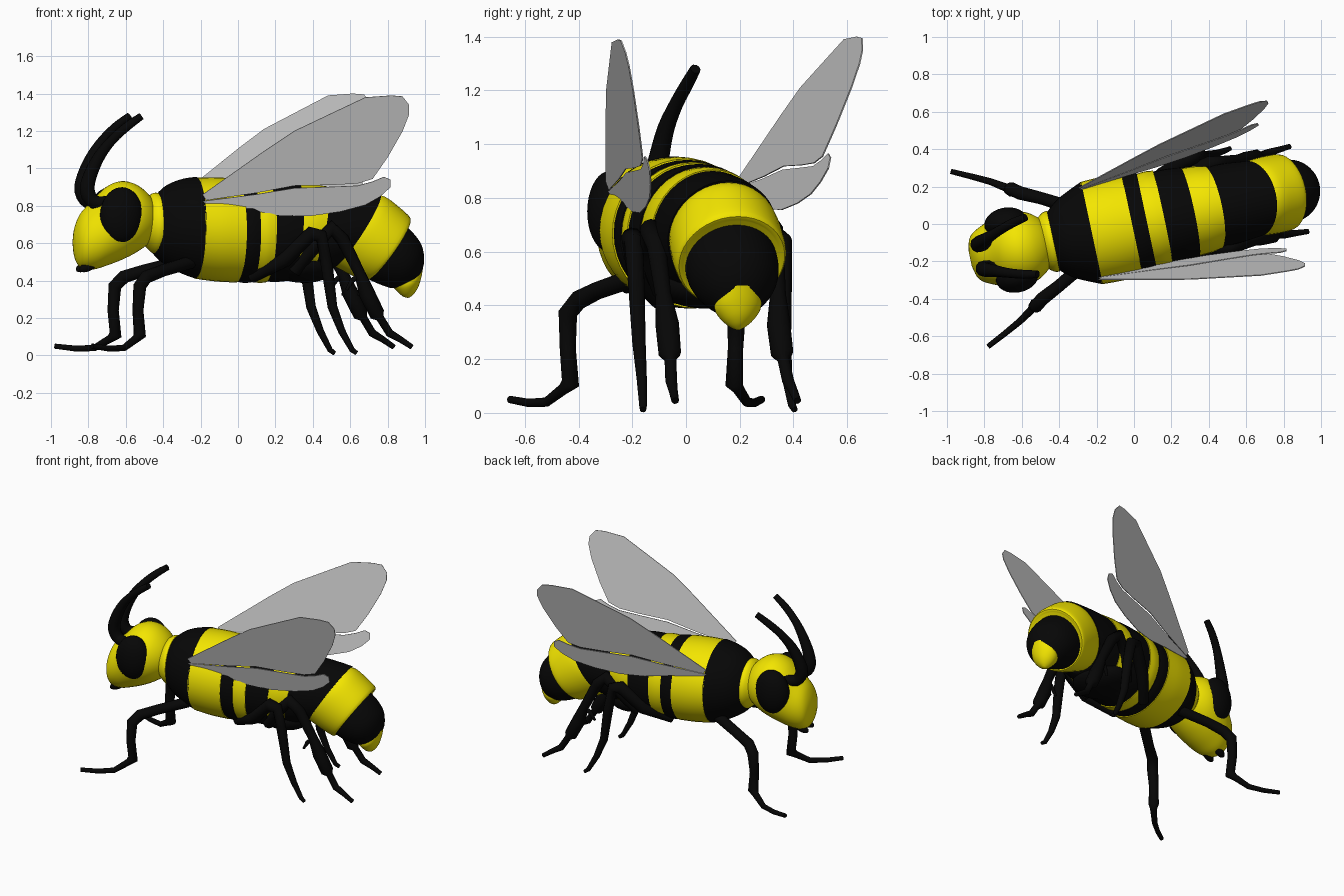
import bpy, bmesh, math
from mathutils import Vector, Matrix

if "Cube" in bpy.data.objects:
    bpy.data.objects.remove(bpy.data.objects["Cube"])

YAW = Matrix.Rotation(math.radians(12), 4, 'Z')   # body heading
INV = YAW.inverted()


def material(name, rgb):
    m = bpy.data.materials.new(name)
    m.diffuse_color = (*rgb, 1)
    m.use_nodes = True
    m.node_tree.nodes["Principled BSDF"].inputs["Base Color"].default_value = m.diffuse_color
    return m


BLACK = material("black", (0.002, 0.002, 0.002))
YELLOW = material("yellow", (0.9, 0.79, 0.0))


def add_mesh(name, bm, mat=None, smooth=True):
    bmesh.ops.recalc_face_normals(bm, faces=bm.faces)
    me = bpy.data.meshes.new(name)
    bm.to_mesh(me)
    bm.free()
    ob = bpy.data.objects.new(name, me)
    bpy.context.collection.objects.link(ob)
    if mat:
        me.materials.append(mat)
    if smooth:
        bpy.ops.object.select_all(action='DESELECT')
        ob.select_set(True)
        bpy.context.view_layer.objects.active = ob
        bpy.ops.object.shade_smooth_by_angle(angle=math.radians(40))
    return ob


def spline(rows, steps=4):
    """Smooth interpolation through rows of numbers."""
    out = []
    for i in range(len(rows) - 1):
        p = [rows[max(i - 1, 0)], rows[i], rows[i + 1], rows[min(i + 2, len(rows) - 1)]]
        for k in range(steps):
            t = k / steps
            out.append([b + 0.5 * t * (c - a + t * (2*a - 5*b + 4*c - d + t * (3*(b - c) + d - a)))
                        for a, b, c, d in zip(*p)])
    return out + [list(rows[-1])]


def loft(name, mat, rows, n=40):
    """Rows: top along, top z, bottom along, bottom z, half width."""
    bm = bmesh.new()
    rings = []
    for ts, tz, bs, bz, hw in spline(rows):
        top, bot = Vector((ts, 0, tz)), Vector((bs, 0, bz))
        c, up = (top + bot) / 2, (top - bot) / 2
        rings.append([bm.verts.new(YAW @ (c + up * math.cos(a) + Vector((0, hw * math.sin(a), 0))))
                      for a in (2 * math.pi * i / n for i in range(n))])
    for r, q in zip(rings, rings[1:]):
        for i in range(n):
            bm.faces.new((r[i], r[(i + 1) % n], q[(i + 1) % n], q[i]))
    bm.faces.new(rings[0])
    bm.faces.new(rings[-1])
    return add_mesh(name, bm, mat)


def shrink(row, k):
    ts, tz, bs, bz, hw = row
    cs, cz = (ts + bs) / 2, (tz + bz) / 2
    return (cs + (ts - cs) * k, cz + (tz - cz) * k, cs + (bs - cs) * k, cz + (bz - cz) * k, hw * k)


def ball(name, mat, loc, radii, tilt=0):
    bm = bmesh.new()
    bmesh.ops.create_uvsphere(bm, u_segments=28, v_segments=18, radius=1)
    m = (YAW @ Matrix.Translation(loc) @ Matrix.Rotation(tilt, 4, 'Y')
         @ Matrix.Diagonal((*radii, 1)))
    bmesh.ops.transform(bm, matrix=m, verts=bm.verts)
    return add_mesh(name, bm, mat)


def tube(name, pts):
    """Tapered limb; pts are world x, y, z, radius."""
    cu = bpy.data.curves.new(name, 'CURVE')
    cu.dimensions = '3D'
    cu.bevel_depth = 1
    cu.bevel_resolution = 3
    cu.use_fill_caps = True
    sp = cu.splines.new('POLY')
    sp.points.add(len(pts) - 1)
    for p, (x, y, z, r) in zip(sp.points, pts):
        p.co = (x, y, z, 1)
        p.radius = r
    sp.use_smooth = True
    cu.materials.append(BLACK)
    ob = bpy.data.objects.new(name, cu)
    bpy.context.collection.objects.link(ob)


def mirror(p):
    """Reflect a world point across the body's own middle plane."""
    q = INV @ Vector(p[:3])
    q.y = -q.y
    return YAW @ q


def limb_pair(name, pts, steps=1):
    pts = spline(pts, steps)
    tube(name + "_right", pts)
    tube(name + "_left", [(*mirror(p), p[3]) for p in pts])


# Head and collar
loft("head", YELLOW, [
    (-.455, .80, -.455, .65, .07), (-.49, .86, -.49, .60, .135), (-.56, .915, -.56, .55, .185),
    (-.64, .932, -.64, .51, .20), (-.72, .90, -.72, .48, .19), (-.79, .83, -.79, .46, .165),
    (-.85, .77, -.85, .465, .135), (-.88, .71, -.88, .50, .10), (-.895, .65, -.895, .56, .04)])
loft("collar", YELLOW, [(-.52, .82, -.52, .60, .12), (-.47, .865, -.47, .55, .16),
                        (-.44, .87, -.44, .54, .165)])
# Thorax
loft("thorax", BLACK, [
    (-.49, .80, -.49, .58, .11), (-.44, .865, -.44, .52, .16), (-.38, .915, -.38, .475, .21),
    (-.30, .945, -.30, .435, .25), (-.23, .955, -.23, .41, .28)])

# Striped abdomen segments between shared rings
cuts = [(-.235, .957, -.235, .405, .285), (-.01, .945, -.01, .39, .278), (.07, .935, .07, .39, .265),
        (.165, .93, .15, .39, .258), (.33, .92, .28, .40, .243), (.48, .905, .38, .42, .225),
        (.775, .865, .52, .47, .205)]
for i, (a, b) in enumerate(zip(cuts, cuts[1:])):
    mid = [(p + q) / 2 for p, q in zip(a, b)]
    loft(f"body_stripe_{i + 1}", BLACK if i % 2 else YELLOW,
         [shrink(a, .98), shrink(mid, 1.006), b])
# Dark underside where the rear legs join
ball("leg_base", BLACK, (.33, 0, .485), (.19, .19, .095), .12)

# Drooping tail
loft("tail_band", YELLOW, [
    (.74, .86, .50, .49, .195), (.80, .85, .56, .46, .205), (.87, .80, .64, .42, .21),
    (.935, .74, .70, .40, .205), (.92, .715, .71, .42, .18)])
loft("tail_black", BLACK, [
    (.88, .725, .67, .43, .17), (.95, .66, .73, .40, .172), (1.0, .59, .79, .375, .155),
    (1.014, .51, .84, .36, .12), (1.0, .44, .87, .365, .085)])
loft("tail_tip", YELLOW, [
    (1.01, .475, .84, .375, .088), (1.0, .42, .865, .35, .085), (.985, .37, .89, .325, .058),
    (.965, .335, .91, .312, .03), (.945, .315, .93, .308, .008)])

# Eyes and jaws
for side, label in ((-1, "right"), (1, "left")):
    ball("eye_" + label, BLACK, (-.67, side * .15, .75), (.115, .08, .15), .05)
    ball("jaw_" + label, BLACK, (-.83, side * .045, .475), (.05, .025, .025), -.4)


# Antennae
def world(s, t, z, r):
    return (*(YAW @ Vector((s, t, z))), r)


limb_pair("antenna", [world(*p) for p in (
    (-.72, -.10, .82, .035), (-.80, -.07, .82, .038), (-.838, -.065, .88, .042),
    (-.825, -.075, .96, .038), (-.78, -.09, 1.06, .032), (-.715, -.115, 1.15, .026),
    (-.635, -.14, 1.225, .024), (-.56, -.155, 1.28, .02))], 3)

# Legs, with crisp joints
limb_pair("front_leg", [
    (-.25, -.20, .50, .035), (-.40, -.33, .455, .033), (-.49, -.40, .42, .036),
    (-.525, -.44, .37, .036), (-.535, -.44, .24, .03), (-.525, -.43, .11, .034),
    (-.545, -.455, .09, .022), (-.61, -.52, .04, .018), (-.69, -.585, .037, .016),
    (-.78, -.655, .05, .014)])
limb_pair("middle_leg", [
    (.07, -.10, .42, .035), (.25, -.18, .51, .04), (.39, -.20, .65, .042), (.445, -.195, .64, .036),
    (.475, -.185, .48, .032), (.505, -.175, .26, .026), (.555, -.165, .13, .02),
    (.61, -.16, .03, .015), (.635, -.16, .012, .012)])
limb_pair("hind_leg", [
    (.30, -.09, .45, .035), (.40, -.13, .58, .042), (.50, -.13, .68, .042), (.56, -.11, .62, .036),
    (.65, -.085, .44, .03), (.69, -.07, .33, .044), (.745, -.06, .22, .042), (.76, -.058, .20, .022),
    (.81, -.055, .12, .022), (.87, -.048, .085, .017), (.93, -.04, .045, .014)])
limb_pair("leg_spur", [(.66, -.085, .44, .016), (.61, -.09, .40, .014), (.58, -.09, .35, .008)])
limb_pair("heel_spur", [(.69, -.07, .31, .018), (.64, -.07, .33, .008)])

# Wings: outlines lying in one slanted plane, the left pair opened a little wider
FORE = [(-.19, .86), (.15, 1.10), (.30, 1.20), (.50, 1.295), (.68, 1.38), (.82, 1.39), (.88, 1.385),
        (.915, 1.34), (.915, 1.29), (.88, 1.20), (.80, 1.06), (.72, .945), (.64, .92), (.50, .912),
        (.30, .908), (.10, .87), (-.17, .83)]
HIND = [(-.19, .825), (.10, .862), (.30, .895), (.50, .902), (.64, .908), (.72, .93), (.78, .955),
        (.815, .94), (.815, .90), (.76, .85), (.68, .805), (.55, .77), (.38, .745), (.22, .75),
        (.05, .78), (-.17, .81)]
ROOT = mirror((-.19, -.30, .85))
OPEN = Matrix.Translation(ROOT) @ Matrix.Rotation(math.radians(4.5), 4, 'Z') @ Matrix.Translation(-ROOT)
for name, outline in (("forewing", FORE), ("hindwing", HIND)):
    pts = [Vector((x, -.053 + .172 * x - .245 * z, z)) for x, z in outline]
    left = [OPEN @ mirror(p) + Vector((0, 0, .01)) for p in pts]
    for label, loop in (("right", pts), ("left", left)):
        bm = bmesh.new()
        bm.faces.new([bm.verts.new(p) for p in loop])
        ob = add_mesh(f"{name}_{label}", bm, smooth=False)
        mod = ob.modifiers.new("thickness", 'SOLIDIFY')
        mod.thickness = .005
        mod.offset = 0
